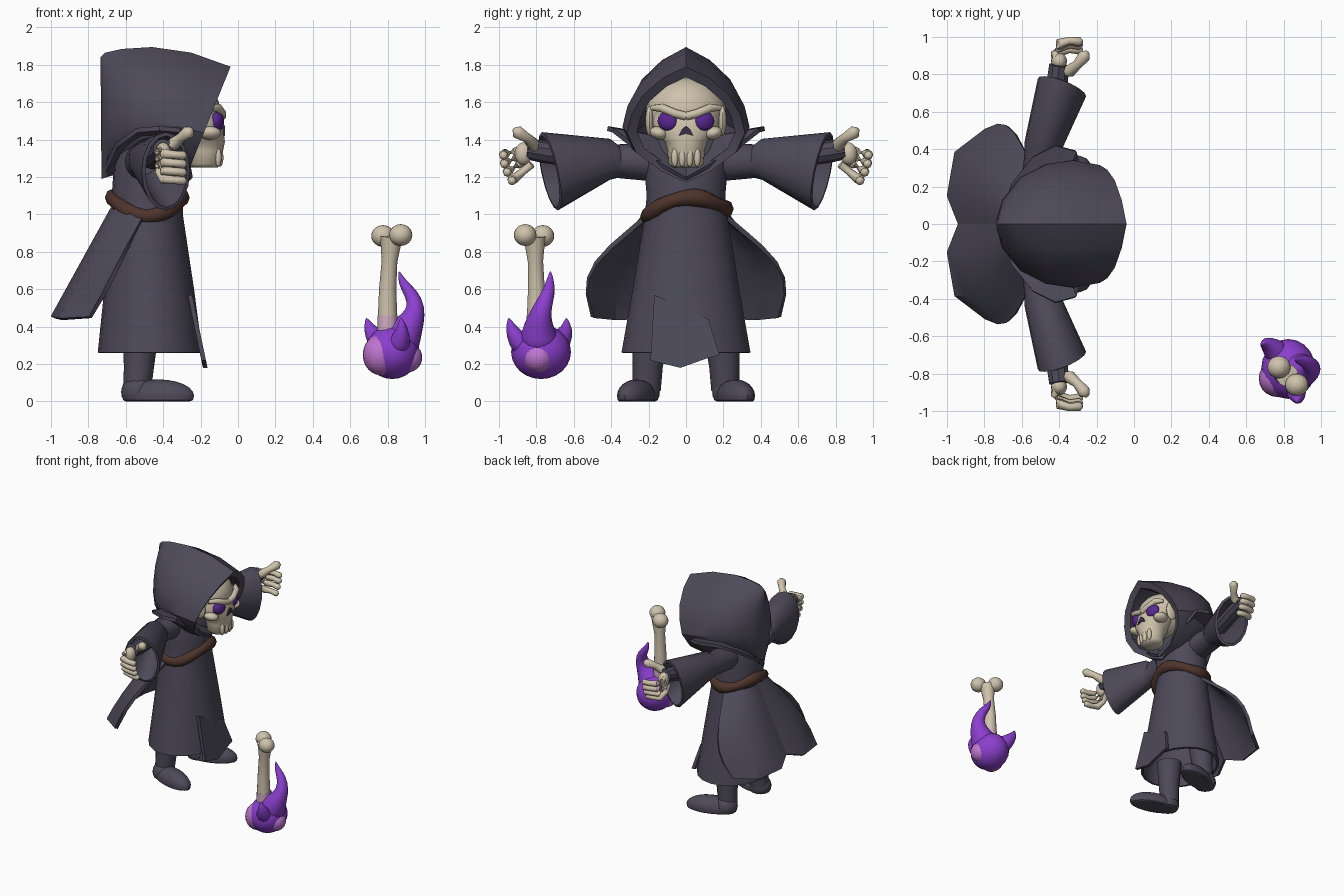
import bpy, bmesh, math
from mathutils import Vector, Matrix

cube = bpy.data.objects.get("Cube")
if cube:
    bpy.data.objects.remove(cube, do_unlink=True)


def material(name, r, g, b):
    m = bpy.data.materials.new(name)
    m.use_nodes = True
    m.diffuse_color = (r, g, b, 1)
    bsdf = next(n for n in m.node_tree.nodes if n.type == 'BSDF_PRINCIPLED')
    bsdf.inputs["Base Color"].default_value = (r, g, b, 1)
    bsdf.inputs["Roughness"].default_value = 0.8
    return m


CLOTH = material("charcoal cloth", 0.075, 0.068, 0.1)
BELT = material("brown leather", 0.075, 0.034, 0.024)
BONE = material("pale bone", 0.62, 0.54, 0.41)
FLAME = material("purple flame", 0.26, 0.05, 0.62)
EYE = material("deep purple", 0.1, 0.02, 0.28)
PINK = material("glowing pink", 0.52, 0.18, 0.62)
BLUSH = material("pink bone", 0.62, 0.4, 0.52)
DARK = material("dark hollow", 0.04, 0.03, 0.06)


def finish(name, bm, mat, thick=0, mirror=False, sub=0, angle=35):
    bmesh.ops.recalc_face_normals(bm, faces=bm.faces[:])
    mesh = bpy.data.meshes.new(name)
    bm.to_mesh(mesh)
    bm.free()
    mesh.materials.append(mat)
    ob = bpy.data.objects.new(name, mesh)
    bpy.context.collection.objects.link(ob)
    if sub:
        ob.modifiers.new("Smooth", 'SUBSURF').levels = sub
    if thick:
        mod = ob.modifiers.new("Thickness", 'SOLIDIFY')
        mod.thickness, mod.offset = thick, 0
    if mirror:
        ob.modifiers.new("Mirror", 'MIRROR').use_axis = (False, True, False)
    bpy.ops.object.select_all(action='DESELECT')
    ob.select_set(True)
    bpy.context.view_layer.objects.active = ob
    bpy.ops.object.convert(target='MESH')
    bpy.ops.object.shade_smooth_by_angle(angle=math.radians(angle))
    return ob


def loft(name, rings, mat, cap=True, wrap=True, loop=False, **kw):
    bm = bmesh.new()
    rows = [[bm.verts.new(p) for p in r] for r in rings]
    n = len(rows[0])
    pairs = list(zip(rows, rows[1:])) + ([(rows[-1], rows[0])] if loop else [])
    for a, b in pairs:
        for i in range(n if wrap else n - 1):
            j = (i + 1) % n
            bm.faces.new((a[i], a[j], b[j], b[i]))
    if cap and not loop:
        bm.faces.new(rows[0])
        bm.faces.new(rows[-1])
    return finish(name, bm, mat, **kw)


def oval(c, u, v, n=16):
    c, u, v = Vector(c), Vector(u), Vector(v)
    return [c + u * math.cos(a) + v * math.sin(a)
            for a in (math.tau * i / n for i in range(n))]


def flat_oval(cx, rx, ry, z, n=20):
    return oval((cx, 0, z), (rx, 0, 0), (0, ry, 0), n)


def tube(name, path, radii, mat, n=10, **kw):
    pts = [Vector(p) for p in path]
    rings = []
    for i, p in enumerate(pts):
        d = (pts[min(i + 1, len(pts) - 1)] - pts[max(i - 1, 0)]).normalized()
        ref = Vector((0, 1, 0)) if abs(d.y) < 0.8 else Vector((1, 0, 0))
        u = d.cross(ref).normalized() * radii[i]
        rings.append(oval(p, u, d.cross(u), n))
    return loft(name, rings, mat, **kw)


def ball(name, c, r, mat, yaw=0, roll=0, floor=None, **kw):
    bm = bmesh.new()
    m = (Matrix.Translation(c) @ Matrix.Rotation(math.radians(yaw), 4, 'Z')
         @ Matrix.Rotation(math.radians(roll), 4, 'X') @ Matrix.Diagonal((*r, 1)))
    bmesh.ops.create_uvsphere(bm, u_segments=20, v_segments=12, radius=1, matrix=m)
    if floor is not None:
        for v in bm.verts:
            v.co.z = max(v.co.z, floor)
    return finish(name, bm, mat, **kw)


def plate(name, pts, depth, mat):
    back = [Vector(p) - Vector((depth, 0, 0)) for p in pts]
    return loft(name, [pts, back], mat)


# Robe: torso and long open skirt, with a torn front flap
loft("robe", [flat_oval(*r) for r in (
    (-0.48, 0.11, 0.18, 1.45), (-0.48, 0.17, 0.22, 1.32), (-0.485, 0.18, 0.2, 1.1),
    (-0.485, 0.18, 0.21, 1.0), (-0.475, 0.23, 0.275, 0.6), (-0.47, 0.27, 0.335, 0.26))],
    CLOTH, cap=False, thick=0.02)
flap = [(-0.17, 0.57), (-0.19, 0.22), (-0.03, 0.18), (0.11, 0.23), (0.18, 0.25), (0.12, 0.44)]
plate("front_flap", [(-0.125 - 0.21 * z, y, z) for y, z in flap], 0.025, CLOTH)

# Split cape flaring out behind the waist
top = [(-0.5, 0.2, 1.0), (-0.56, 0.2, 1.02), (-0.64, 0.15, 1.03), (-0.67, 0.07, 1.03), (-0.66, 0, 1.03)]
hem = [(-0.72, 0.53, 0.57), (-0.79, 0.5, 0.45), (-0.95, 0.38, 0.44), (-0.99, 0.15, 0.45), (-0.93, 0, 0.5)]
rows = []
for k in range(6):
    t = k / 5
    row = [Vector(a).lerp(Vector(b), t) for a, b in zip(top, hem)]
    for p in row:
        p.y *= 1 + 0.22 * math.sin(math.pi * t)
    rows.append(row)
loft("cape", rows, CLOTH, cap=False, wrap=False, thick=0.025, mirror=True)

# Rope belt, dipping at the sides
belt = []
for i in range(24):
    a = math.tau * i / 24
    out = Vector((math.cos(a), math.sin(a), 0))
    c = Vector((-0.485 + 0.187 * out.x, 0.21 * out.y,
                1.05 + 0.04 * math.cos(2 * a) + 0.02 * out.y))
    r = 0.04 + 0.005 * math.sin(5 * a)
    belt.append(oval(c, out * r, (0, 0, r * 1.1), 8))
loft("belt", belt, BELT, loop=True, angle=60)

# Hood: pointed arch sections from the back to the rim, then the lining
half = [(0, 1), (0.4, 0.9), (0.74, 0.75), (0.92, 0.59), (1, 0.43), (0.85, 0.26), (0.42, 0.1), (0, 0)]
arch = half + [(-w, h) for w, h in half[-2:0:-1]]


def section(x_low, x_top, z_low, z_top, width):
    return [(x_low + (x_top - x_low) * h, w * width, z_low + (z_top - z_low) * h) for w, h in arch]


loft("hood", [section(*s) for s in (
    (-0.73, -0.735, 1.19, 1.84, 0.03), (-0.7, -0.71, 1.2, 1.865, 0.13),
    (-0.6, -0.62, 1.23, 1.885, 0.25), (-0.48, -0.46, 1.2, 1.895, 0.32),
    (-0.38, -0.25, 1.17, 1.865, 0.34), (-0.29, -0.04, 1.17, 1.79, 0.315),
    (-0.3, -0.07, 1.22, 1.735, 0.262), (-0.38, -0.3, 1.22, 1.76, 0.27),
    (-0.55, -0.55, 1.35, 1.7, 0.18))], CLOTH)

# Shoulder mantle under the hood
edge = [(-0.25, 0, 1.19), (-0.27, 0.2, 1.3), (-0.31, 0.39, 1.45), (-0.42, 0.42, 1.46),
        (-0.54, 0.36, 1.45), (-0.65, 0.22, 1.37), (-0.72, 0, 1.22)]
edge += [(x, -y, z) for x, y, z in edge[-2:0:-1]]
neck = Vector((-0.47, 0, 1.38))
loft("mantle", [[neck.lerp(Vector(p), t) for p in edge] for t in (0.4, 0.75, 1)],
     CLOTH, cap=False, thick=0.025)

# Sleeves with wide open cuffs, and the tight sleeves inside
loft("sleeves", [oval(c, u, v) for c, u, v in (
    ((-0.5, 0.1, 1.28), (0.1, 0, 0), (0, 0, 0.1)),
    ((-0.5, 0.37, 1.285), (0.075, -0.02, 0), (0, 0, 0.08)),
    ((-0.49, 0.41, 1.295), (0.085, -0.03, 0), (0, 0, 0.1)),
    ((-0.385, 0.73, 1.23), (0.12, -0.043, 0), (0, 0.04, 0.2)))],
    CLOTH, cap=False, thick=0.02, mirror=True)
tube("inner_sleeves", [(-0.46, 0.5, 1.3), (-0.41, 0.76, 1.335), (-0.4, 0.85, 1.35)],
     [0.06, 0.06, 0.055], CLOTH, mirror=True)

# Skeletal hands
ball("palms", (-0.4, 0.87, 1.325), (0.042, 0.045, 0.06), BONE, mirror=True)
for i, finger in enumerate(("index", "middle", "ring", "little")):
    y, z = 0.01 * i * i / 2, 0.045 * i
    tube(finger + "_fingers", [
        (-0.41, 0.87 - y, 1.35 - z * 0.6), (-0.425, 0.92 - y, 1.335 - z * 0.8),
        (-0.4, 0.965 - y, 1.325 - z), (-0.345, 0.98 - y, 1.32 - z),
        (-0.29, 0.975 - y, 1.315 - z), (-0.275, 0.97 - y, 1.315 - z)],
        [0.022, 0.02, 0.027, 0.021, 0.024, 0.01], BONE, n=8, mirror=True, angle=60)
tube("thumbs", [(-0.38, 0.81, 1.35), (-0.34, 0.82, 1.38), (-0.305, 0.85, 1.41),
                (-0.265, 0.9, 1.44), (-0.25, 0.915, 1.455)],
     [0.025, 0.034, 0.026, 0.035, 0.015], BONE, mirror=True, angle=60)

# Legs and shoes
tube("legs", [(-0.52, 0.19, 0.4), (-0.53, 0.205, 0.18), (-0.54, 0.21, 0.06)],
     [0.1, 0.08, 0.075], CLOTH, n=12, mirror=True)
ball("shoes", (-0.425, 0.265, 0.03), (0.2, 0.088, 0.088), CLOTH, yaw=18, floor=0, mirror=True)
ball("heels", (-0.535, 0.225, 0.05), (0.09, 0.085, 0.085), CLOTH, floor=0, mirror=True)

# Skull
ball("cranium", (-0.3, 0, 1.555), (0.205, 0.215, 0.18), BONE)
loft("face", [flat_oval(*r) for r in (
    (-0.22, 0.11, 0.16, 1.56), (-0.2, 0.12, 0.18, 1.5), (-0.2, 0.125, 0.165, 1.43),
    (-0.19, 0.12, 0.115, 1.39), (-0.18, 0.1, 0.1, 1.34), (-0.18, 0.09, 0.095, 1.27),
    (-0.18, 0.07, 0.07, 1.25))], BONE, angle=60)
ball("cheekbones", (-0.15, 0.145, 1.435), (0.06, 0.05, 0.035), BONE, roll=15, mirror=True)
ball("temples", (-0.22, 0.195, 1.5), (0.05, 0.022, 0.08), BONE, mirror=True)
tube("brows", [(-0.085, 0.0, 1.525), (-0.085, 0.06, 1.54), (-0.105, 0.13, 1.57), (-0.15, 0.18, 1.57)],
     [0.022, 0.023, 0.023, 0.015], BONE, mirror=True, angle=60)
ball("eyes", (-0.108, 0.1, 1.498), (0.03, 0.055, 0.05), EYE, yaw=22, roll=15, mirror=True)
nose = [(0, 1.475), (0.022, 1.455), (0.04, 1.42), (0, 1.43), (-0.04, 1.42), (-0.022, 1.455)]
plate("nose_hollow", [(-0.069, y, z) for y, z in nose], 0.03, DARK)
for k in range(4):
    y = (k - 1.5) * 0.04
    ball("tooth", (-0.095 - 3 * y * y, y, 1.305), (0.018, 0.019, 0.05), BONE)

# Bone torch, glowing towards the lower end
tube("bone_shaft", [(0.8, -0.8, 0.45), (0.8, -0.8, 0.6), (0.81, -0.805, 0.75), (0.82, -0.81, 0.88)],
     [0.052, 0.046, 0.042, 0.06], BONE, n=14)
for c in ((0.775, -0.765, 0.885), (0.87, -0.86, 0.89)):
    ball("bone_knob", c, (0.062, 0.06, 0.058), BONE)
tube("bone_glow_band", [(0.8, -0.8, 0.37), (0.8, -0.8, 0.46)], [0.056, 0.053], BLUSH, n=14)
tube("bone_glow_tip", [(0.8, -0.8, 0.22), (0.8, -0.8, 0.37)], [0.075, 0.058], PINK, n=14)
ball("glow_knob_back", (0.765, -0.825, 0.25), (0.098, 0.1, 0.11), PINK)
ball("glow_knob_front", (0.905, -0.79, 0.235), (0.08, 0.08, 0.08), PINK)

# Flame: round base, tall curling tongue and two side licks
ball("flame_base", (0.825, -0.775, 0.265), (0.145, 0.16, 0.145), FLAME)
tube("flame_tongue", [(0.85, -0.78, 0.28), (0.89, -0.79, 0.37), (0.935, -0.785, 0.44), (0.955, -0.765, 0.51),
                      (0.925, -0.735, 0.58), (0.875, -0.725, 0.64), (0.86, -0.725, 0.7)],
     [0.13, 0.1, 0.07, 0.05, 0.038, 0.024, 0.003], FLAME, sub=1, angle=60)
tube("flame_lick_left", [(0.79, -0.72, 0.28), (0.74, -0.66, 0.34), (0.7, -0.635, 0.39), (0.685, -0.64, 0.45)],
     [0.09, 0.06, 0.035, 0.003], FLAME, sub=1, angle=60)
tube("flame_lick_right", [(0.85, -0.85, 0.28), (0.87, -0.905, 0.33), (0.88, -0.935, 0.39), (0.87, -0.95, 0.45)],
     [0.08, 0.055, 0.035, 0.003], FLAME, sub=1, angle=60)
